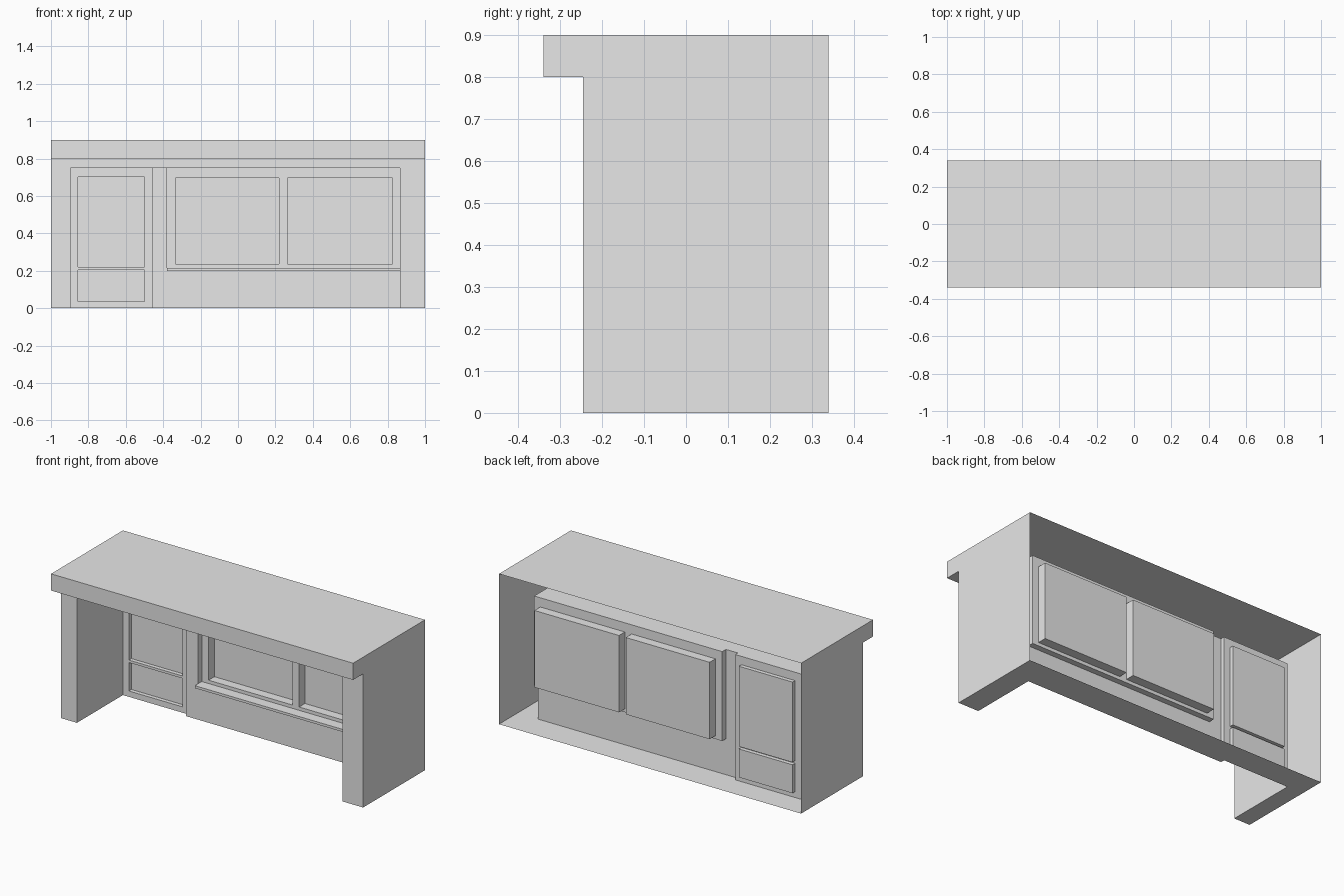
import bpy
import bmesh

cube = bpy.data.objects.get("Cube")
if cube:
    bpy.data.objects.remove(cube, do_unlink=True)

GREY = (0.8, 0.8, 0.8, 1.0)
mat = bpy.data.materials.new("light_grey")
mat.use_nodes = True
mat.diffuse_color = GREY
mat.node_tree.nodes["Principled BSDF"].inputs["Base Color"].default_value = GREY


def finish(name, bm):
    bmesh.ops.remove_doubles(bm, verts=bm.verts, dist=0.0001)
    mesh = bpy.data.meshes.new(name)
    bm.to_mesh(mesh)
    bm.free()
    mesh.materials.append(mat)
    obj = bpy.data.objects.new(name, mesh)
    bpy.context.collection.objects.link(obj)
    return obj


def add_sides(bm, xr, yr, zr, sides, inward=False):
    """Add the chosen sides of a box as thin sheets."""
    (x0, x1), (y0, y1), (z0, z1) = xr, yr, zr
    loops = {
        "left": [(x0, y1, z0), (x0, y0, z0), (x0, y0, z1), (x0, y1, z1)],
        "right": [(x1, y0, z0), (x1, y1, z0), (x1, y1, z1), (x1, y0, z1)],
        "front": [(x0, y0, z0), (x1, y0, z0), (x1, y0, z1), (x0, y0, z1)],
        "back": [(x1, y1, z0), (x0, y1, z0), (x0, y1, z1), (x1, y1, z1)],
        "bottom": [(x0, y1, z0), (x1, y1, z0), (x1, y0, z0), (x0, y0, z0)],
        "top": [(x0, y0, z1), (x1, y0, z1), (x1, y1, z1), (x0, y1, z1)],
    }
    for side in sides.split():
        pts = loops[side][::-1] if inward else loops[side]
        bm.faces.new([bm.verts.new(p) for p in pts])


def sheet_box(name, xr, yr, zr, sides, inward=False):
    bm = bmesh.new()
    add_sides(bm, xr, yr, zr, sides, inward)
    return finish(name, bm)


def wall(name, xs, zs, y, pockets, depth=0.0):
    """Front-facing sheet split into cells; pocket cells are pushed back, or left open."""
    bm = bmesh.new()
    for i, xr in enumerate(zip(xs, xs[1:])):
        for j, zr in enumerate(zip(zs, zs[1:])):
            if (i, j) not in pockets:
                add_sides(bm, xr, (y, y), zr, "front")
            elif depth:
                add_sides(bm, xr, (y, y + depth), zr, "left right top bottom back", True)
    return finish(name, bm)


# Main dimensions
BACK, FACE, LIP = 0.34, -0.245, -0.34
X0, X1 = -0.895, 0.865          # recess opening
SPLIT, WIN = -0.46, -0.38       # door bay edge, window edge
HEAD, SHELF, TOP = 0.75, 0.80, 0.90
DOOR_Y, WALL_Y, WIN_Y = 0.19, 0.165, 0.20
SILL = 0.215

# Counter top, hollow and open at the back
sheet_box("counter_top", (-1, 1), (LIP, BACK), (SHELF, TOP), "left right front top")
sheet_box("counter_overhang", (-1, 1), (LIP, FACE), (SHELF, SHELF), "bottom")

# Outer sides and front frame around the recess
sheet_box("side_walls", (-1, 1), (FACE, BACK), (0, SHELF), "left right")
wall("front_frame", [-1, X0, X1, 1], [0, HEAD, SHELF], FACE, {(1, 0)})

# Base around the recess
for name, xr, y in (("right_post_base", (-1, X0), FACE), ("left_post_base", (X1, 1), FACE),
                    ("door_base", (X0, SPLIT), DOOR_Y), ("window_base", (SPLIT, X1), WALL_Y)):
    sheet_box(name, xr, (y, BACK), (0, 0), "bottom")

# Recess lining
sheet_box("door_recess", (X0, SPLIT), (FACE, DOOR_Y), (0, HEAD), "left top", True)
sheet_box("window_recess", (SPLIT, X1), (FACE, WALL_Y), (0, HEAD), "right top", True)
sheet_box("bay_step", (SPLIT, X1), (WALL_Y, DOOR_Y), (0, HEAD), "left")

# Door bay with two pressed panels
wall("door_panels", [X0, -0.855, -0.50, SPLIT], [0, 0.035, 0.205, 0.22, 0.70, HEAD],
     DOOR_Y, {(1, 1), (1, 3)}, 0.024)

# Pilaster and low wall, leaving the window bay open
wall("low_wall", [SPLIT, WIN, X1], [0, SILL, HEAD], WALL_Y, {(1, 1)})

# Window bay with two deep panels
sheet_box("window_reveal", (WIN, X1), (WALL_Y, WIN_Y), (SILL, HEAD), "left right top bottom", True)
wall("window_panels", [WIN, -0.335, 0.22, 0.265, 0.825, X1], [SILL, 0.235, 0.695, HEAD],
     WIN_Y, {(1, 1), (3, 1)}, 0.055)

# Window sill
sheet_box("window_sill", (WIN, X1), (0.135, WALL_Y), (0.20, SILL), "left front top bottom")
